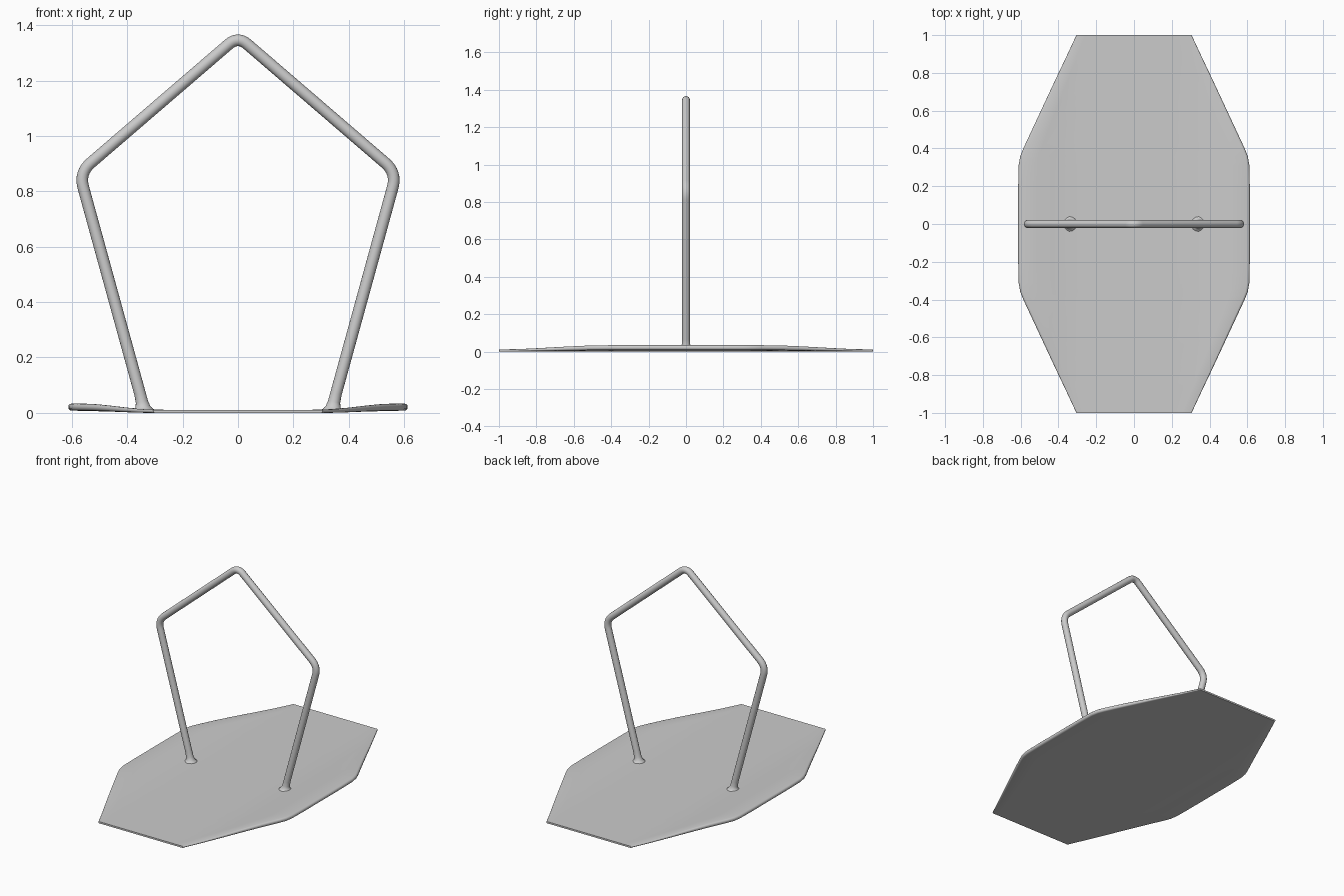
import bpy, bmesh, math
from mathutils import Vector

cube = bpy.data.objects.get("Cube")
if cube:
    bpy.data.objects.remove(cube, do_unlink=True)


def finish(obj, angle):
    bpy.ops.object.select_all(action='DESELECT')
    obj.select_set(True)
    bpy.context.view_layer.objects.active = obj
    bpy.ops.object.shade_smooth_by_angle(angle=math.radians(angle))


def lift(x):
    # Smooth rise of the plate towards its long sides
    t = min(max((abs(x) - 0.3) / 0.28, 0), 1)
    return t * t * (3 - 2 * t)


def top_z(x):
    return 0.011 + 0.023 * lift(x)


def bottom_z(x):
    return 0.008 * lift(x)


def section(half):
    # Closed cross-section: thin centre, rounded and raised rims
    r = (top_z(half) - bottom_z(half)) / 2
    mid = bottom_z(half) + r
    inner = half - r
    steps = 14
    flat = [inner * (1 - 2 * i / steps) for i in range(1, steps)]
    arc = [math.radians(-90 + 30 * i) for i in range(7)]
    rim = [(inner + r * math.cos(a), mid + r * math.sin(a)) for a in arc]
    pts = rim + [(x, top_z(x)) for x in flat]
    pts += [(-x, z) for x, z in reversed(rim)]
    pts += [(-x, bottom_z(x)) for x in flat]
    return pts


# Base plate: sections lofted along y through an elongated octagon
half_outline = [(1, 0.305), (0.88, 0.361), (0.76, 0.418), (0.64, 0.474),
                (0.52, 0.53), (0.4, 0.586), (0.36, 0.602), (0.31, 0.611),
                (0.2, 0.613)]
outline = half_outline + [(0, 0.613)] + [(-y, w) for y, w in reversed(half_outline)]
bm = bmesh.new()
rings = [[bm.verts.new((x, y, z)) for x, z in section(w)] for y, w in outline]
for a, b in zip(rings, rings[1:]):
    n = len(a)
    for i in range(n):
        j = (i + 1) % n
        bm.faces.new((a[i], a[j], b[j], b[i]))
bm.faces.new(rings[0])
bm.faces.new(rings[-1])
bmesh.ops.recalc_face_normals(bm, faces=bm.faces)
mesh = bpy.data.meshes.new("base_plate")
bm.to_mesh(mesh)
bm.free()
plate = bpy.data.objects.new("base_plate", mesh)
bpy.context.collection.objects.link(plate)
finish(plate, 40)


def bend(before, corner, after, size):
    # Rounded corner between two straight runs
    p = corner + (before - corner).normalized() * size
    q = corner + (after - corner).normalized() * size
    return [p * (1 - t) ** 2 + corner * 2 * t * (1 - t) + q * t * t
            for t in (i / 8 for i in range(9))]


# Handle: one bent tube with feet that flare into the plate
foot = Vector((0.347, 0, 0.04))
shoulder = Vector((0.573, 0, 0.867))
apex = Vector((0, 0, 1.36))
opposite = Vector((-shoulder.x, 0, shoulder.z))
flare = [(0.343, 0.005, 2.1), (0.343, 0.011, 2.0), (0.343, 0.015, 1.6),
         (0.344, 0.022, 1.28), (0.347, 0.04, 1.06), (0.354, 0.07, 1.0)]
side = [(Vector((x, 0, z)), r) for x, z, r in flare]
side += [(p, 1) for p in bend(foot, shoulder, apex, 0.055)]
top = [(p, 1) for p in bend(shoulder, apex, opposite, 0.045)]
path = side + top + [(Vector((-p.x, 0, p.z)), r) for p, r in reversed(side)]

curve = bpy.data.curves.new("handle", 'CURVE')
curve.dimensions = '3D'
curve.bevel_depth = 0.021
curve.bevel_resolution = 6
curve.use_fill_caps = True
spline = curve.splines.new('POLY')
spline.points.add(len(path) - 1)
for point, (p, r) in zip(spline.points, path):
    point.co = (*p, 1)
    point.radius = r
handle = bpy.data.objects.new("handle", curve)
bpy.context.collection.objects.link(handle)
bpy.ops.object.select_all(action='DESELECT')
handle.select_set(True)
bpy.context.view_layer.objects.active = handle
bpy.ops.object.convert(target='MESH')
finish(bpy.context.view_layer.objects.active, 50)
